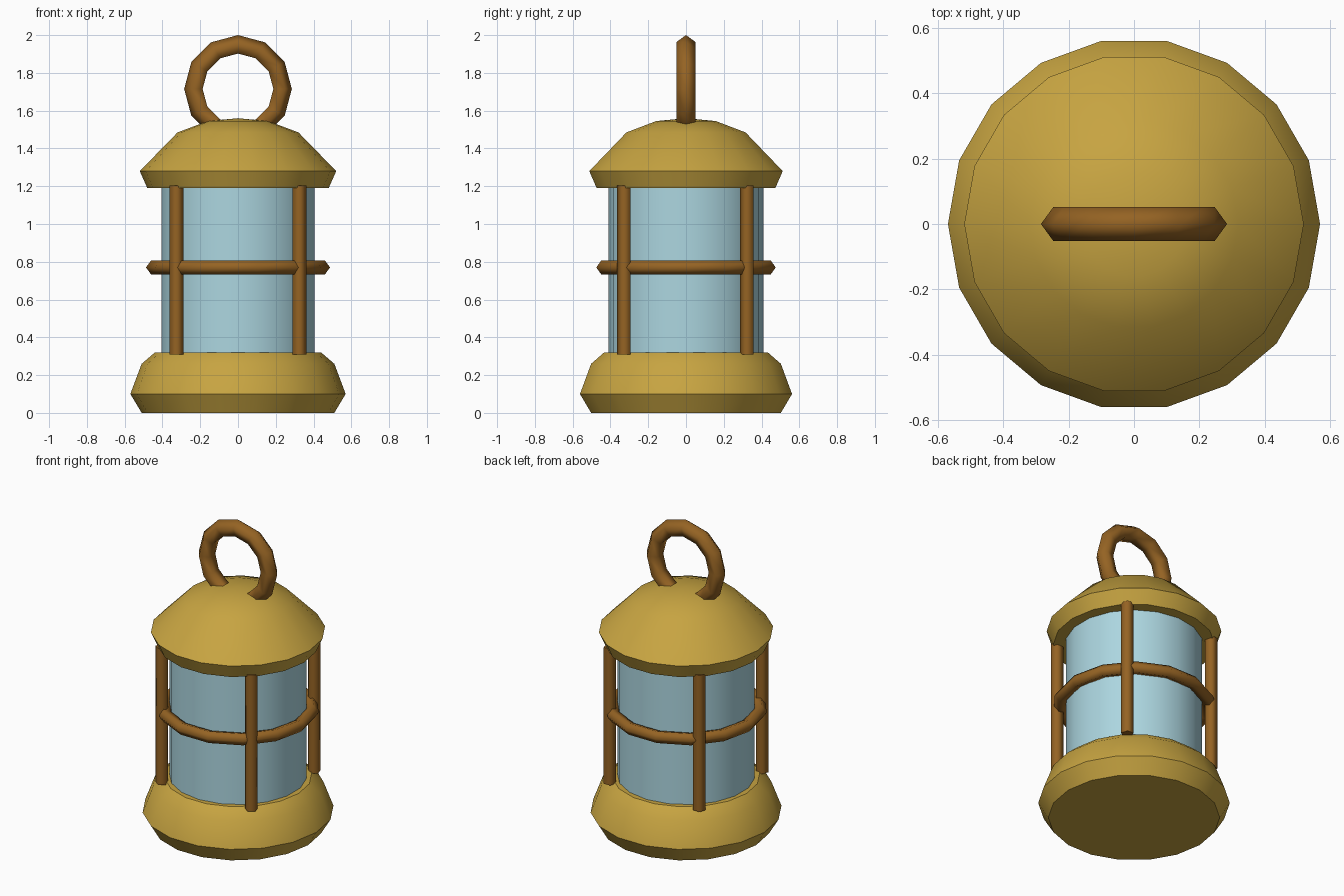
import bpy, math

if "Cube" in bpy.data.objects:
    bpy.data.objects.remove(bpy.data.objects["Cube"])


def material(name, rgb):
    m = bpy.data.materials.new(name)
    m.diffuse_color = (*rgb, 1)
    m.use_nodes = True
    m.node_tree.nodes["Principled BSDF"].inputs["Base Color"].default_value = m.diffuse_color
    return m


GOLD = material("gold metal", (0.57, 0.37, 0.053))
BROWN = material("brown metal", (0.30, 0.125, 0.017))
GLASS = material("pale blue glass", (0.413, 0.672, 0.745))


def finish(ob, name, mat, angle):
    ob.name = ob.data.name = name
    ob.data.materials.append(mat)
    bpy.ops.object.select_all(action='DESELECT')
    ob.select_set(True)
    bpy.context.view_layer.objects.active = ob
    bpy.ops.object.shade_smooth_by_angle(angle=math.radians(angle))
    return ob


def lathe(name, profile, mat, sides=18):
    """Closed solid turned round z from (radius, height) points."""
    verts, faces = [], []
    for r, z in profile:
        for i in range(sides):
            a = 2 * math.pi * i / sides
            verts.append((r * math.cos(a), r * math.sin(a), z))
    for k in range(len(profile) - 1):
        for i in range(sides):
            j = (i + 1) % sides
            faces.append((k * sides + i, k * sides + j,
                          (k + 1) * sides + j, (k + 1) * sides + i))
    top = (len(profile) - 1) * sides
    faces.append(tuple(reversed(range(sides))))
    verts.append((0, 0, profile[-1][1] + (0.015 if name == "roof" else 0)))
    for i in range(sides):
        faces.append((top + i, top + (i + 1) % sides, len(verts) - 1))
    me = bpy.data.meshes.new(name)
    me.from_pydata(verts, [], faces)
    ob = bpy.data.objects.new(name, me)
    bpy.context.collection.objects.link(ob)
    return finish(ob, name, mat, 40)


# Base and domed roof
lathe("base", [(0.51, 0), (0.57, 0.10), (0.51, 0.26), (0.44, 0.32)], GOLD)
lathe("roof", [(0.48, 1.19), (0.52, 1.28), (0.32, 1.485), (0.16, 1.545)], GOLD)

# Glass body
bpy.ops.mesh.primitive_cylinder_add(vertices=18, radius=0.41, depth=0.94,
                                    location=(0, 0, 0.76))
finish(bpy.context.object, "glass", GLASS, 40)

# Four guard posts
for sx in (-1, 1):
    for sy in (-1, 1):
        bpy.ops.mesh.primitive_cylinder_add(
            vertices=5, radius=0.039, depth=0.895,
            location=(sx * 0.325, sy * 0.325, 0.7575), rotation=(0, 0, math.pi))
        side = "right" if sx > 0 else "left"
        end = "back" if sy > 0 else "front"
        finish(bpy.context.object, f"post_{end}_{side}", BROWN, 80)

# Guard ring around the glass
bpy.ops.mesh.primitive_torus_add(major_segments=14, minor_segments=5,
                                 major_radius=0.447, minor_radius=0.04,
                                 location=(0, 0, 0.77))
finish(bpy.context.object, "guard_ring", BROWN, 80)

# Carrying ring sunk into the roof
bpy.ops.mesh.primitive_torus_add(major_segments=12, minor_segments=5,
                                 major_radius=0.231, minor_radius=0.054,
                                 location=(0, 0, 1.715),
                                 rotation=(math.pi / 2, 0, 0))
finish(bpy.context.object, "handle_ring", BROWN, 80)
